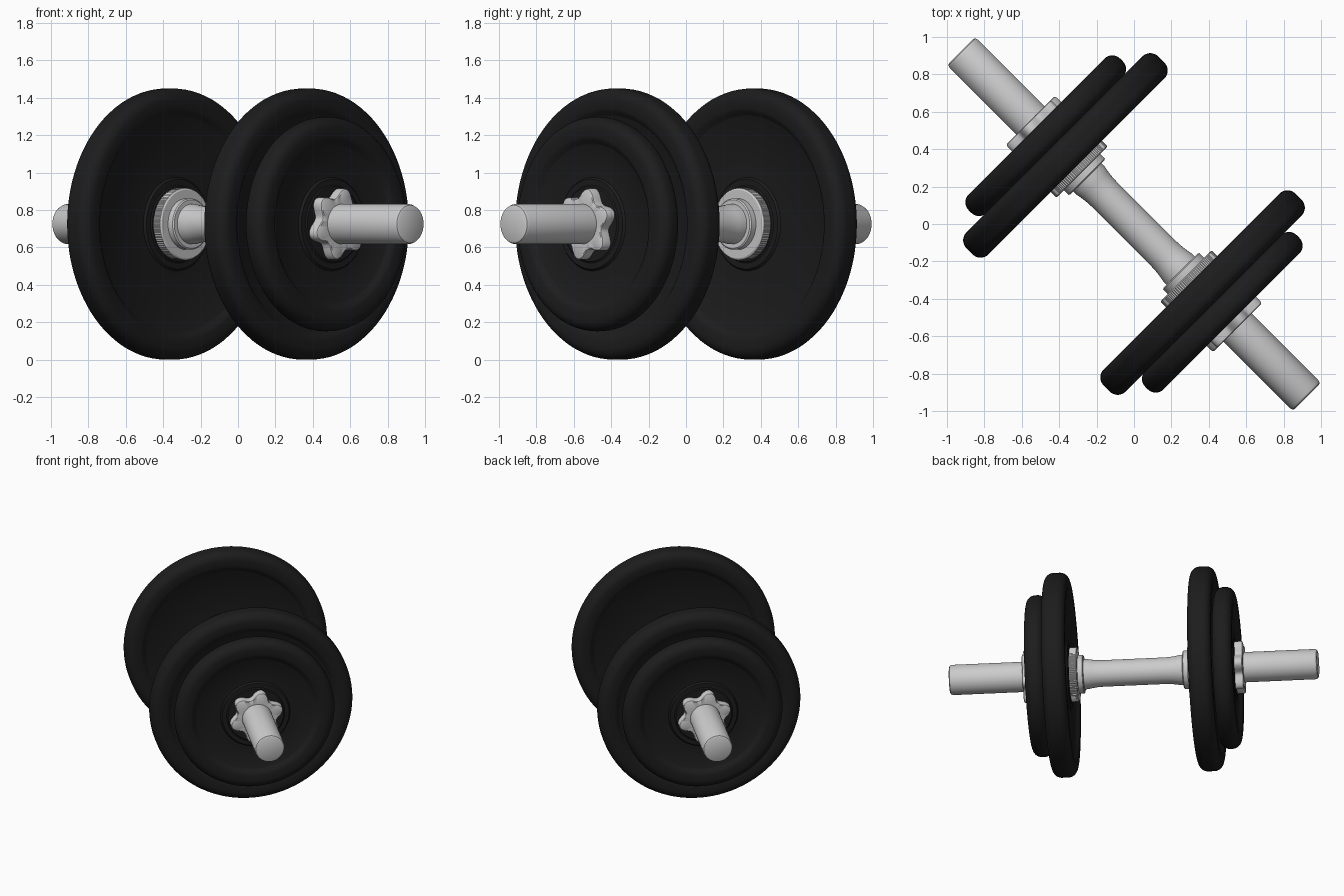
import bpy, bmesh
from math import sin, cos, pi, radians
from mathutils import Vector

if "Cube" in bpy.data.objects:
    bpy.data.objects.remove(bpy.data.objects["Cube"])

AXIS = Vector((1, -1, 0)).normalized()    # handle direction
SIDE = Vector((1, 1, 0)).normalized()
UP = Vector((0, 0, 1))
CENTRE = Vector((0, 0, 0.725))

rubber = bpy.data.materials.new("black_rubber")
rubber.diffuse_color = (0.012, 0.012, 0.012, 1)
rubber.use_nodes = True
rubber.node_tree.nodes["Principled BSDF"].inputs["Base Color"].default_value = rubber.diffuse_color


def lathe(name, profile, end=1, segs=96, wave=None, mat=None, angle=35):
    """Spin a closed (position, radius) profile around the handle axis.
    wave(angle) scales the radius of the points flagged by radius > 0.125."""
    bm = bmesh.new()
    rings = []
    for i in range(segs):
        a = 2 * pi * i / segs
        ring = []
        for s, r in profile:
            k = r * wave(a) if wave and r > 0.125 else r
            p = (AXIS * s + SIDE * (k * cos(a))) * end + UP * (k * sin(a))
            ring.append(bm.verts.new(CENTRE + p))
        rings.append(ring)
    n = len(profile)
    for i in range(segs):
        a, b = rings[i], rings[(i + 1) % segs]
        for j in range(n):
            k = (j + 1) % n
            bm.faces.new((a[j], a[k], b[k], b[j]))
    bmesh.ops.remove_doubles(bm, verts=bm.verts, dist=1e-5)
    bmesh.ops.recalc_face_normals(bm, faces=bm.faces)
    me = bpy.data.meshes.new(name)
    bm.to_mesh(me)
    bm.free()
    me.shade_smooth()
    me.set_sharp_from_angle(angle=radians(angle))
    if mat:
        me.materials.append(mat)
    ob = bpy.data.objects.new(name, me)
    bpy.context.collection.objects.link(ob)
    return ob


def plate(name, s0, s1, R, end):
    """Weight plate: rounded rim, recessed face and a raised hub."""
    c, h = (s0 + s1) / 2, (s1 - s0) / 2
    q = 0.06
    half = [(h - 0.012, 0.106), (h - 0.012, 0.2), (h - 0.018, 0.208),
            (h - 0.018, 0.24), (h - 0.03, 0.25), (h - 0.03, R - 0.15),
            (h - 0.022, R - 0.138), (h - 0.006, R - 0.122), (h, R - 0.105)]
    half += [(h - q + q * cos(t), R - q + q * sin(t))
             for t in [pi / 2 * i / 8 for i in range(9)]]
    prof = half + [(-s, r) for s, r in reversed(half)]
    lathe(name, [(c + s, r) for s, r in prof], end, mat=rubber)


# Handle bar with a slimmer, flared grip
half_bar = [(0.22, 0.094), (0.26, 0.096), (0.30, 0.101), (0.33, 0.107),
            (1.288, 0.107), (1.302, 0.101), (1.308, 0.09), (1.308, 0)]
lathe("handle_bar", [(-s, r) for s, r in reversed(half_bar)] + half_bar, segs=64)

for end, tag in ((1, "right"), (-1, "left")):
    # Stepped inner collar
    lathe("inner_sleeve_" + tag,
          [(0.352, 0.105), (0.352, 0.13), (0.358, 0.137), (0.40, 0.137), (0.40, 0.105)],
          end, segs=64)
    # Knurled flange against the large plate
    lathe("knurled_flange_" + tag,
          [(0.392, 0.105), (0.392, 0.183), (0.398, 0.192), (0.448, 0.192), (0.448, 0.105)],
          end, segs=180, wave=lambda a: 1 + 0.008 * cos(90 * a))
    # Two plates per end
    plate("large_plate_" + tag, 0.435, 0.602, 0.725, end)
    plate("small_plate_" + tag, 0.598, 0.737, 0.573, end)
    # Six-lobed star nut
    lathe("star_nut_" + tag,
          [(0.72, 0.105), (0.72, 0.168), (0.772, 0.168), (0.78, 0.165),
           (0.784, 0.158), (0.784, 0.105)],
          end, segs=120, wave=lambda a: 1 + 0.15 * cos(6 * (a - radians(18))))
